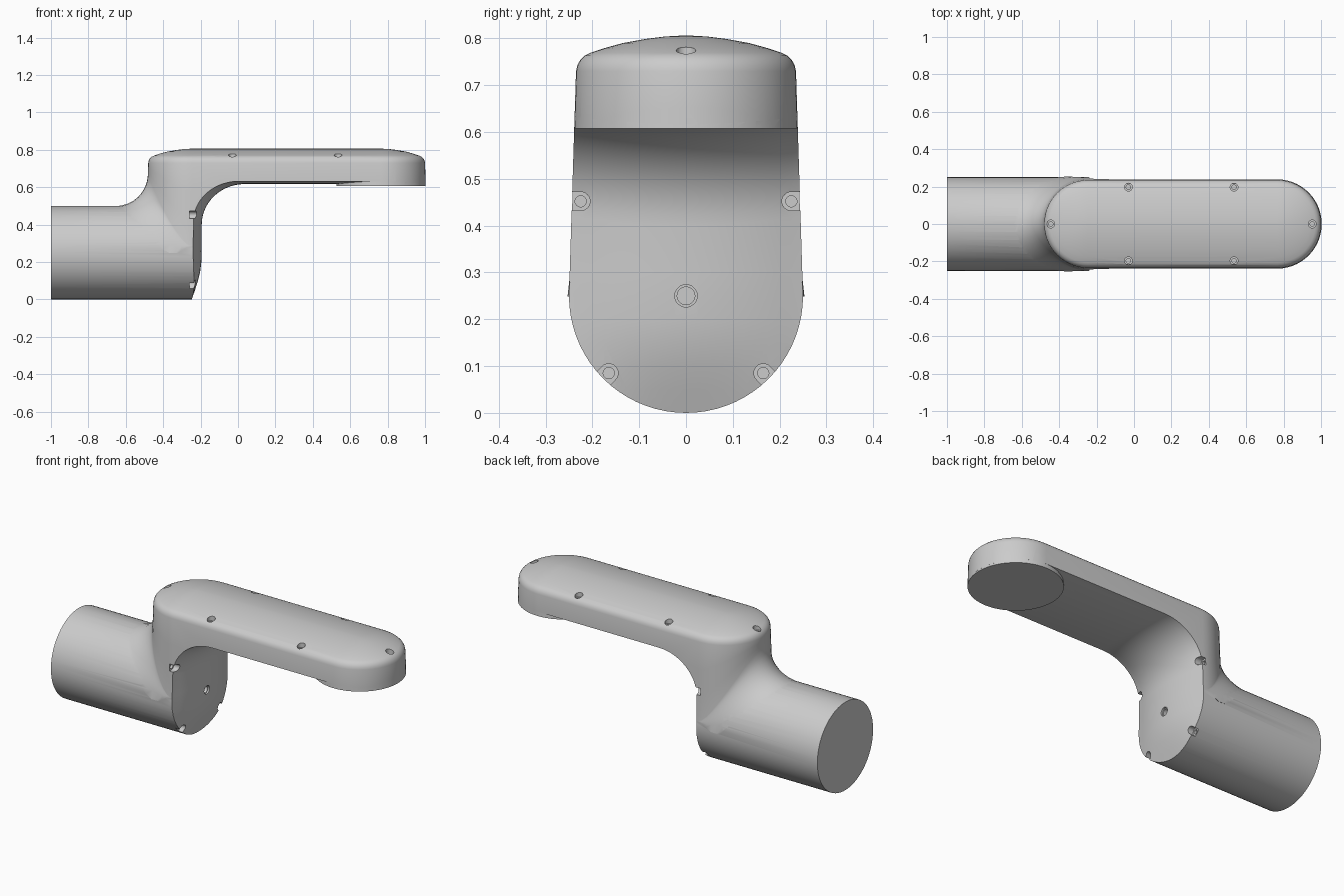
import bpy, bmesh, math
from mathutils import Matrix, Vector

if "Cube" in bpy.data.objects:
    bpy.data.objects.remove(bpy.data.objects["Cube"])


def make_object(name, bm):
    bmesh.ops.recalc_face_normals(bm, faces=bm.faces[:])
    me = bpy.data.meshes.new(name)
    bm.to_mesh(me)
    bm.free()
    ob = bpy.data.objects.new(name, me)
    bpy.context.collection.objects.link(ob)
    return ob


def loft(name, rings):
    """Closed solid through equal-length rings of points, capped at both ends."""
    bm = bmesh.new()
    vs = [[bm.verts.new(p) for p in ring] for ring in rings]
    n = len(rings[0])
    for a, b in zip(vs, vs[1:]):
        for i in range(n):
            j = (i + 1) % n
            bm.faces.new((a[i], a[j], b[j], b[i]))
    bm.faces.new(vs[0])
    bm.faces.new(vs[-1])
    return make_object(name, bm)


def rod(name, start, end, r1, r2=None, seg=24):
    a, b = Vector(start), Vector(end)
    bm = bmesh.new()
    rot = Vector((0, 0, 1)).rotation_difference(b - a).to_matrix().to_4x4()
    bmesh.ops.create_cone(bm, cap_ends=True, segments=seg, radius1=r1,
                          radius2=r1 if r2 is None else r2, depth=(b - a).length,
                          matrix=Matrix.Translation((a + b) / 2) @ rot)
    return make_object(name, bm)


def combine(ob, other, op):
    m = ob.modifiers.new(op, 'BOOLEAN')
    m.object, m.operation, m.solver = other, op, 'EXACT'
    bpy.context.view_layer.objects.active = ob
    bpy.ops.object.modifier_apply(modifier=m.name)
    bpy.data.objects.remove(other, do_unlink=True)


REAR, TIP, N = -0.245, 0.765, 28   # centres of the two rounded ends


def half_width(z):
    return 0.235 + 0.015 * min(1, max(0, (0.73 - z) / 0.48))


def tube_top(y):
    return 0.25 + math.sqrt(max(0, 0.0625 - y * y))


def outline():
    """(end centre, angle, rear weight) around the rounded slab plan."""
    pts = []
    for c, a0 in ((REAR, 90), (TIP, 270)):
        for i in range(N + 1):
            a = math.radians(a0 + 180 * i / N)
            pts.append((c, a, math.cos(a) ** 2 if c == REAR else 0))
    return pts


# neck and upper slab: fillet rows rising off the tube, then the crowned top
rows = []
R = 0.165
for k in range(9):
    t = math.pi / 2 * k / 8
    row = []
    for c, a, s in outline():
        e, h = R * s * (1 - math.sin(t)), R * s * (1 - math.cos(t))
        z = 0.4
        for _ in range(8):
            z = tube_top((min(half_width(z), 0.2475) + e) * math.sin(a)) + h
        r = half_width(z) + e
        row.append((c + r * math.cos(a), r * math.sin(a), z - (0.002 if k == 0 else 0)))
    rows.append(row)
rows.insert(0, [(x, y * 0.985, 0.25) for x, y, z in rows[0]])
last = rows[-1]
for f in (0.33, 0.66):
    row = []
    for (c, a, s), p in zip(outline(), last):
        z = p[2] + (0.73 - p[2]) * f
        r = half_width(z)
        row.append((c + r * math.cos(a), r * math.sin(a), z))
    rows.append(row)
for d, z in ((0, .73), (.003, .743), (.009, .754), (.018, .763), (.03, .769), (.06, .779),
             (.1, .790), (.15, .799), (.19, .804), (.225, .806)):
    r = 0.235 - d
    rows.append([(c + r * math.cos(a), r * math.sin(a), z) for c, a, s in outline()])
body = loft("arm_link", rows)

# horizontal tube
combine(body, rod("tube", (-1, 0, .25), (-.1, 0, .25), .25, seg=72), 'UNION')


# bulged clearance cut: front face, inner bend and slab underside
def bend(start, cx, cz, a, b, end_z):
    arc = [(cx - a * math.cos(math.pi / 2 * i / 14), cz + b * math.sin(math.pi / 2 * i / 14))
           for i in range(15)]
    return start + arc + [(1.2, end_z), (1.2, -.05)]


middle = bend([(-.26, -.05), (-.247, 0), (-.23, .05), (-.214, .1), (-.202, .15), (-.196, .2), (-.194, .3)],
              .035, .4, .229, .217, .617)
side = bend([(-.26, -.05), (-.252, 0), (-.248, .05), (-.245, .1), (-.242, .15), (-.24, .2), (-.24, .3)],
            .0, .42, .24, .213, .633)
rings = []
for i in range(25):
    y = -0.3 + 0.6 * i / 24
    t = min(1, (y / 0.245) ** 2)
    rings.append([(p[0] + (q[0] - p[0]) * t, y, p[1] + (q[1] - p[1]) * t)
                  for p, q in zip(middle, side)])
combine(body, loft("clearance", rings), 'DIFFERENCE')

# round mounting pad under the tip
combine(body, rod("pad", (TIP, 0, .608), (TIP, 0, .72), .2387, .2345, 56), 'UNION')

# countersunk screw holes in the top
for x, y in ((-.03, .197), (-.03, -.197), (.535, .197), (.535, -.197), (-.445, 0), (.953, 0)):
    combine(body, rod("hole", (x, y, .752), (x, y, .9), .021), 'DIFFERENCE')
    combine(body, rod("hole", (x, y, .73), (x, y, .8), .012), 'DIFFERENCE')

# centre hole in the front face
combine(body, rod("hole", (-.205, 0, .25), (-.1, 0, .25), .024), 'DIFFERENCE')
combine(body, rod("hole", (-.24, 0, .25), (-.1, 0, .25), .019), 'DIFFERENCE')

# edge notches with screw holes, open to the outside
for sy in (-1, 1):
    for y, z, dy, dz in ((.225, .452, 1, 0), (.165, .085, .7, -.7)):
        o, n = Vector((0, sy * y, z)), Vector((0, sy * dy, dz)).normalized()
        side_dir = Vector((0, -n.z, n.y))
        prof = [o + side_dir * .02 + n * .1]
        for i in range(13):
            a = math.pi * i / 12
            prof.append(o + side_dir * .02 * math.cos(a) - n * .02 * math.sin(a))
        prof.append(o - side_dir * .02 + n * .1)
        combine(body, loft("notch", [[(x, p.y, p.z) for p in prof] for x in (-.26, -.15)]),
                'DIFFERENCE')
        combine(body, rod("hole", (-.285, o.y, o.z), (-.2, o.y, o.z), .012), 'DIFFERENCE')

bpy.ops.object.select_all(action='DESELECT')
body.select_set(True)
bpy.context.view_layer.objects.active = body
bpy.ops.object.shade_smooth_by_angle(angle=math.radians(32))
